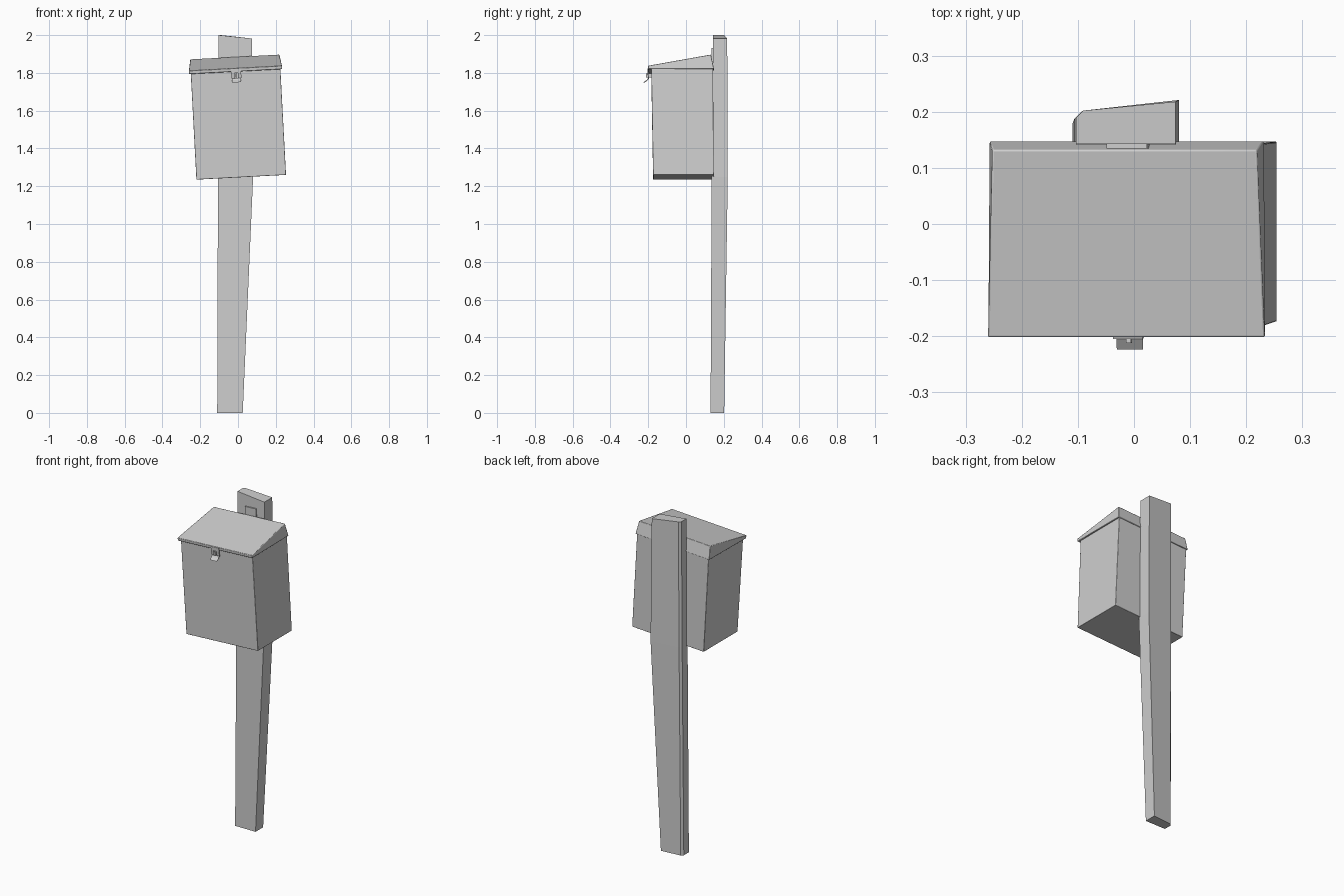
import bpy, bmesh
from mathutils import Matrix

cube = bpy.data.objects.get("Cube")
if cube:
    bpy.data.objects.remove(cube, do_unlink=True)

grey = bpy.data.materials.new("plain_grey")
grey.use_nodes = True
colour = (0.62, 0.62, 0.62, 1)
grey.diffuse_color = colour
grey.node_tree.nodes["Principled BSDF"].inputs["Base Color"].default_value = colour

# The box and its fittings lean a little to one side
LEAN = Matrix.Translation((0.017, 0, 1.2475)) @ Matrix.Rotation(-0.053, 4, 'Y')


def loft(name, rings, matrix=Matrix(), bevel=0):
    """Join matching rings of points into a closed solid."""
    bm = bmesh.new()
    loops = [[bm.verts.new(p) for p in ring] for ring in rings]
    n = len(loops[0])
    for a, b in zip(loops, loops[1:]):
        for i in range(n):
            j = (i + 1) % n
            bm.faces.new((a[i], a[j], b[j], b[i]))
    bm.faces.new(loops[0])
    bm.faces.new(loops[-1])
    bmesh.ops.recalc_face_normals(bm, faces=bm.faces)
    bm.transform(matrix)
    mesh = bpy.data.meshes.new(name)
    bm.to_mesh(mesh)
    bm.free()
    mesh.materials.append(grey)
    obj = bpy.data.objects.new(name, mesh)
    bpy.context.collection.objects.link(obj)
    if bevel:
        mod = obj.modifiers.new("soft_edges", 'BEVEL')
        mod.width = bevel
        mod.segments = 2
    return obj


def rect(x0, x1, y0, y1, z):
    return [(x0, y0, z), (x1, y0, z), (x1, y1, z), (x0, y1, z)]


def block(name, x0, x1, y0, y1, z0, z1):
    return loft(name, [rect(x0, x1, y0, y1, z) for z in (z0, z1)], LEAN)


# Post: tapered hand-cut plank with one chamfered back corner and a sloping top
def post_ring(left, right, front, back_left, back_right, z, drop=0):
    return [(left, front, z), (right, front, z - drop),
            (right, back_right, z - drop),
            (left + 0.012, back_left, z), (left, back_left - 0.012, z)]


loft("post", [
    post_ring(-0.11, 0.025, 0.13, 0.19, 0.202, 0),
    post_ring(-0.106, 0.08, 0.136, 0.2, 0.221, 1.25),
    post_ring(-0.103, 0.074, 0.143, 0.202, 0.218, 2.0, 0.018)])

# Box body, slightly deeper at the top
loft("box_body", [rect(-0.2375, 0.2375, -0.174, 0.147, 0),
                  rect(-0.2375, 0.2375, -0.184, 0.143, 0.565)], LEAN, 0.002)

# Sloping lid with a thin front lip; the ridge is narrower than the eaves
lid_profile = [(-0.2, 0.56, 0.247), (-0.202, 0.578, 0.247),
               (0.132, 0.638, 0.236), (0.148, 0.562, 0.245)]
loft("lid", [[(side * half, y, z) for y, z, half in lid_profile]
             for side in (-1, 1)], LEAN, 0.003)

# Mounting tab standing up behind the lid
block("mounting_tab", -0.03, 0.042, 0.135, 0.146, 0.59, 0.682)


# Hasp: bent strip with an open slot, hanging over a staple
def strip(name, x0, x1, path, thick=0.004):
    rings = [[(x0, y, z), (x1, y, z), (x1, y + thick, z), (x0, y + thick, z)]
             for y, z in path]
    return loft(name, rings, LEAN)


X0, X1 = -0.024, 0.029
strip("hasp_top", X0, X1, [(-0.205, 0.575), (-0.204, 0.553)])
for side, a, b in (("right", X0, X0 + 0.018), ("left", X1 - 0.018, X1)):
    strip("hasp_" + side + "_arm", a, b, [(-0.204, 0.553), (-0.2, 0.525)])
strip("hasp_lip", X0 + 0.003, X1 - 0.003,
      [(-0.2, 0.525), (-0.206, 0.516), (-0.224, 0.503)])
block("staple", -0.002, 0.007, -0.212, -0.18, 0.528, 0.55)

# Keep bevels smooth and corners crisp
bpy.ops.object.select_all(action='DESELECT')
for name in ("lid", "box_body"):
    obj = bpy.data.objects[name]
    obj.select_set(True)
    bpy.context.view_layer.objects.active = obj
bpy.ops.object.shade_smooth_by_angle()
